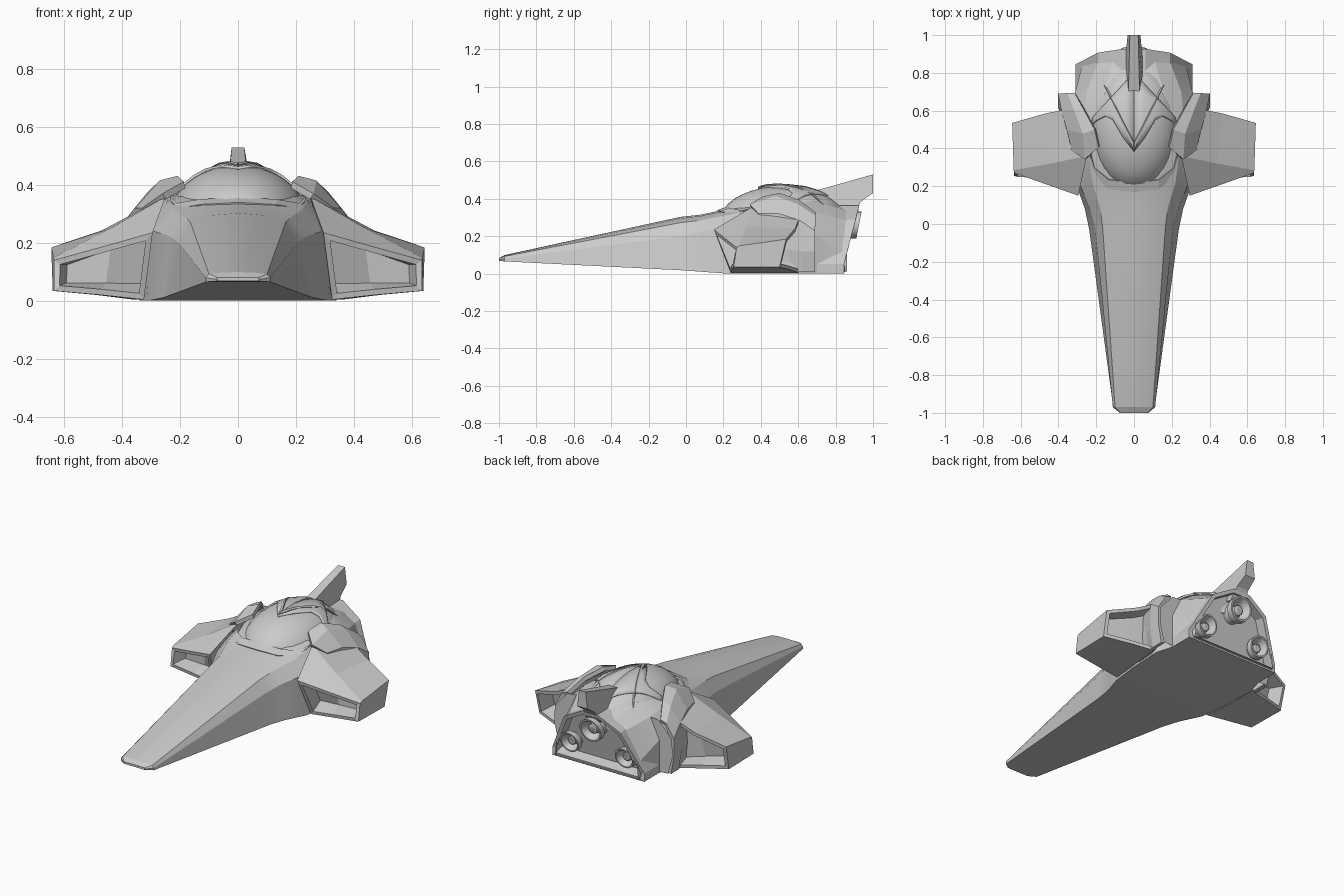
import bpy, bmesh
from math import sin, cos, tau, sqrt

if "Cube" in bpy.data.objects:
    bpy.data.objects.remove(bpy.data.objects["Cube"])


def grid(name, rows, cyclic=False, caps=False, mirror=True, smooth=None,
         recess=(), rim=0.018, depth=0.1, thick=0):
    """Skin rows of points; optionally recess strips (by index) or the 'end' cap."""
    bm = bmesh.new()
    vs = [[bm.verts.new(p) for p in r] for r in rows]
    n = len(rows[0])
    strips = {}
    for a, b in zip(vs, vs[1:]):
        for j in range(n if cyclic else n - 1):
            k = (j + 1) % n
            strips.setdefault(j, []).append(bm.faces.new((a[j], a[k], b[k], b[j])))
    if caps:
        strips['start'] = [bm.faces.new(vs[0][::-1])]
        strips['end'] = [bm.faces.new(vs[-1])]
    bmesh.ops.recalc_face_normals(bm, faces=bm.faces[:])
    for key in recess:
        f = strips[key]
        bmesh.ops.inset_region(bm, faces=f, thickness=rim, use_even_offset=True)
        bmesh.ops.inset_region(bm, faces=f, thickness=0.006, depth=-depth, use_even_offset=True)
    me = bpy.data.meshes.new(name)
    bm.to_mesh(me)
    bm.free()
    ob = bpy.data.objects.new(name, me)
    bpy.context.collection.objects.link(ob)
    if smooth:
        bpy.ops.object.select_all(action='DESELECT')
        ob.select_set(True)
        bpy.context.view_layer.objects.active = ob
        bpy.ops.object.shade_smooth_by_angle(angle=smooth)
    if thick:
        m = ob.modifiers.new("Thickness", 'SOLIDIFY')
        m.thickness, m.offset = thick, 0
    if mirror:
        m = ob.modifiers.new("Mirror", 'MIRROR')
        m.use_clip = True
    return ob


def both(half):
    """Complete a half outline to a full ring across x = 0."""
    return half + [(-x, y, z) for x, y, z in reversed(half)]


# Hull: half sections (y, bottom edge, chine, top edge, upper, crown)
sections = [
    (-1.0, (.07, .068), (.075, .074), (.07, .08), (.04, .081), .081),
    (-.97, (.11, .065), (.112, .08), (.10, .092), (.06, .097), .099),
    (-.03, (.237, .018), (.205, .20), (.165, .272), (.09, .295), .303),
    (.08, (.26, .01), (.235, .222), (.178, .285), (.10, .308), .315),
    (.22, (.31, 0), (.29, .24), (.22, .312), (.13, .338), .345),
    (.38, (.33, 0), (.33, .25), (.24, .345), (.16, .37), .38),
    (.60, (.34, 0), (.36, .25), (.26, .35), (.17, .39), .42),
    (.70, (.31, 0), (.31, .20), (.25, .325), (.16, .385), .42),
    (.86, (.28, .01), (.27, .10), (.19, .285), (.11, .335), .36)]
rows = []
for y, b, c, t, u, m in sections:
    rows.append([(0, y, b[1])] + [(x, y, z) for x, z in (b, c, t, u)] + [(0, y, m)])
hull = grid("hull", rows, caps=False, smooth=0.3)

# Nose end plate
grid("nose_tip", [[(0, -1, .068), (.07, -1, .068)], [(0, -1, .081), (.07, -1, .08)]])

# Canopy dome
CX, CY, CZ, RX, RY, RZ = 0, .52, .28, .24, .34, .188


def dome_z(x, y):
    return CZ + RZ * sqrt(max(0, 1 - (x / RX) ** 2 - ((y - CY) / RY) ** 2))


rows = [[(RX * cos(a) * cos(i * tau / 32), CY + RY * cos(a) * sin(i * tau / 32), CZ + RZ * sin(a))
         for i in range(32)] for a in [k * tau / 4 / 9.1 for k in range(-1, 10)]]
grid("canopy", rows, cyclic=True, caps=True, mirror=False, smooth=0.6)

# Brow shell behind the visor, and its V-shaped crest
brow = [(0, .385), (.055, .455), (.11, .55), (.15, .57), (.20, .545), (.225, .52)]
rows = []
for x, y0 in brow:
    y1 = .80 - 1.1 * x
    rows.append([(x, y0 + (y1 - y0) * t / 5, dome_z(x, y0 + (y1 - y0) * t / 5) + .004)
                 for t in range(6)])
grid("brow_shell", rows, smooth=0.5, thick=0.014)
rows = []
for t in range(6):
    x, y = .032 * t, .43 + .064 * t
    w = .035 * (1 - t / 5.5)
    rows.append([(x, y - w, dome_z(x, y - w) + .008), (x, y, dome_z(x, y) + .011)])
grid("brow_crest", rows, thick=0.012)

# Canopy front lip
rows = [[(x, y, z), (x * 1.02, y + .05, z + .018)] for x, y, z in
        ((0, .17, .335), (.13, .185, .328), (.205, .25, .315), (.23, .34, .34))]
grid("canopy_lip", rows, thick=0.01)

# Wing pods: open intake in front, outlet behind
wing = [
    [(.325, .24, .004), (.295, .15, .235), (.25, .36, .36), (.34, .61, .31), (.36, .60, .004)],
    [(.475, .245, .02), (.465, .21, .187), (.44, .32, .25), (.47, .585, .243), (.49, .555, .02)],
    [(.635, .255, .034), (.635, .27, .14), (.637, .285, .148), (.645, .535, .184), (.64, .50, .034)]]
grid("wing_pod", wing, cyclic=True, caps=True, recess=(0, 3), rim=0.02, depth=0.09)

# Shoulder armour wrapping down behind the wing
armour = [
    [(.185, .41, .40), (.205, .50, .42), (.26, .60, .385), (.31, .69, .315)],
    [(.255, .345, .36), (.265, .48, .405), (.31, .60, .36), (.345, .69, .30)],
    [(.32, .39, .315), (.345, .50, .315), (.375, .61, .28), (.39, .69, .225)],
    [(.345, .45, .15), (.36, .55, .13), (.39, .62, .12), (.39, .69, .12)],
    [(.33, .45, .01), (.35, .55, .01), (.37, .62, .01), (.37, .69, .01)]]
grid("shoulder_armour", armour, thick=0.024)

# Closing wall behind the armour
grid("armour_back", [[(.20, .70, 0), (.37, .70, .01)], [(.20, .70, .12), (.40, .70, .12)],
                     [(.20, .70, .225), (.395, .70, .225)], [(.20, .70, .33), (.31, .70, .32)]])

# Rear engine housing with slanted, recessed back
outline = [(.31, 0), (.31, .05), (.19, .29), (.06, .365)]
front = both([(x, .66, z) for x, z in outline])
back = both([(x, .845 + max(0, z - .05) * .26, z) for x, z in outline])
grid("engine_housing", [front, back], cyclic=True, caps=True, mirror=False,
     recess=('end',), rim=0.022, depth=0.06)


# Engine nozzles, lathed round y
def nozzle(name, x, y, z, r, mirror):
    prof = [(.75, -.12), (.75, -.05), (1, -.035), (1, 0), (.86, 0), (.5, -.055),
            (.45, -.055), (.4, -.025), (.28, -.02)]
    rows = [[(x + r * k * cos(i * tau / 20), y + d + r * k * sin(i * tau / 20) * .2,
              z + r * k * sin(i * tau / 20)) for i in range(20)] for k, d in prof]
    grid(name, rows, cyclic=True, caps=True, mirror=mirror, smooth=0.5)


nozzle("upper_nozzle", 0, .925, .26, .072, False)
nozzle("lower_nozzle", .185, .862, .115, .062, True)

# Tail fin
fin = [(.68, .44, .03), (1.0, .53, .022), (1.0, .43, .034), (.935, .385, .04),
       (.89, .31, .05), (.72, .36, .05)]
grid("tail_fin", [[(-w, y, z) for y, z, w in fin], [(w, y, z) for y, z, w in fin]],
     cyclic=True, caps=True, mirror=False)
